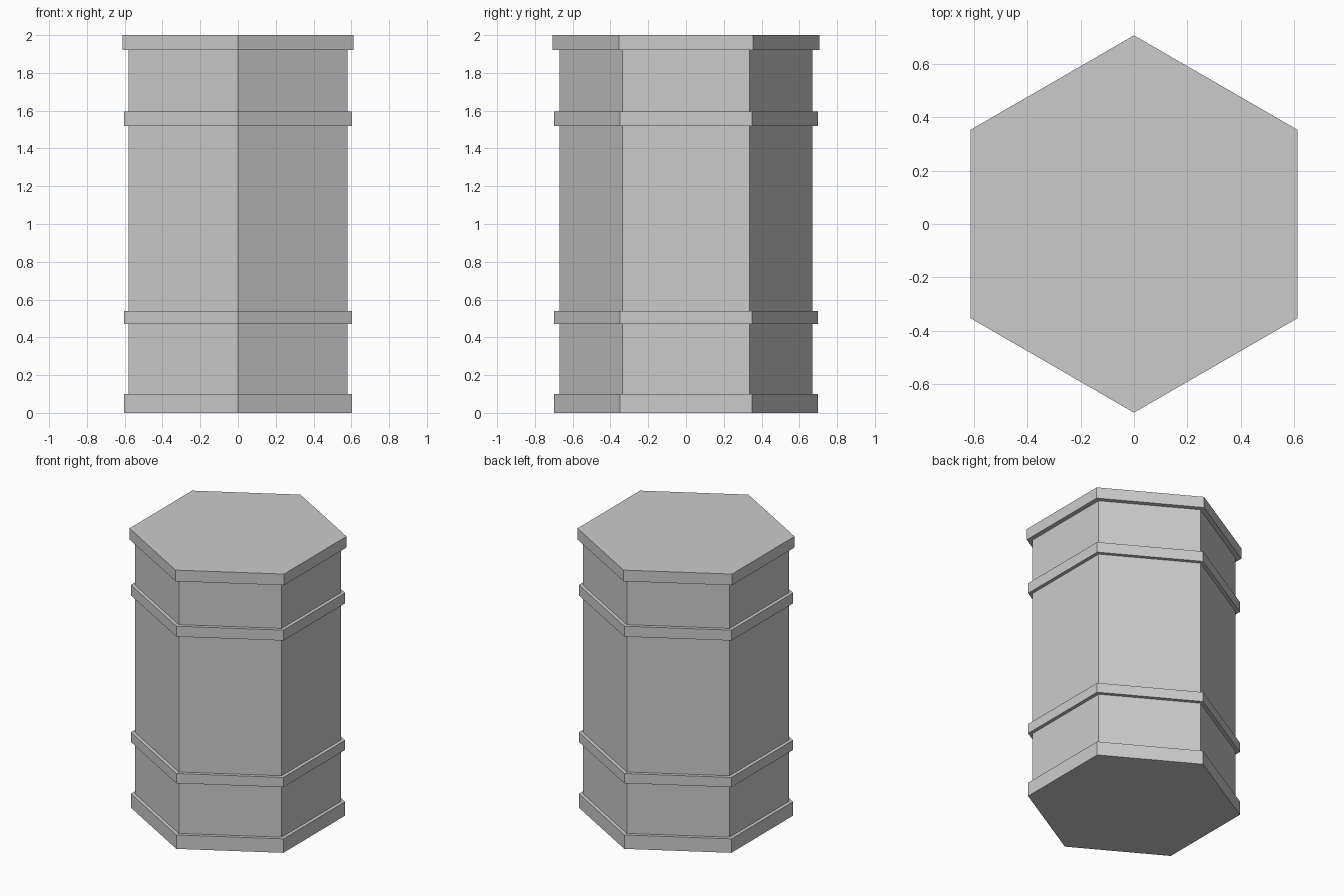
import bpy

if "Cube" in bpy.data.objects:
    bpy.data.objects.remove(bpy.data.objects["Cube"])


def hex_prism(name, radius, z_low, z_high):
    """Six-sided prism with corners pointing to front and back."""
    bpy.ops.mesh.primitive_cylinder_add(
        vertices=6, radius=radius, depth=z_high - z_low,
        location=(0, 0, (z_low + z_high) / 2))
    obj = bpy.context.object
    obj.name = name
    # put a corner on +y whatever the primitive's starting angle
    for i, v in enumerate(obj.data.vertices):
        if abs(v.co.x) < 1e-5:
            break
    else:
        obj.rotation_euler.z = 0.5235988
    return obj


# Main barrel, ends hidden inside the base and lid
hex_prism("barrel_body", 0.67, 0.05, 1.95)

# Base rim, two hoops and the lid
hex_prism("base_rim", 0.698, 0.0, 0.10)
hex_prism("lower_hoop", 0.698, 0.47, 0.54)
hex_prism("upper_hoop", 0.698, 1.52, 1.595)
hex_prism("lid", 0.707, 1.92, 2.0)
